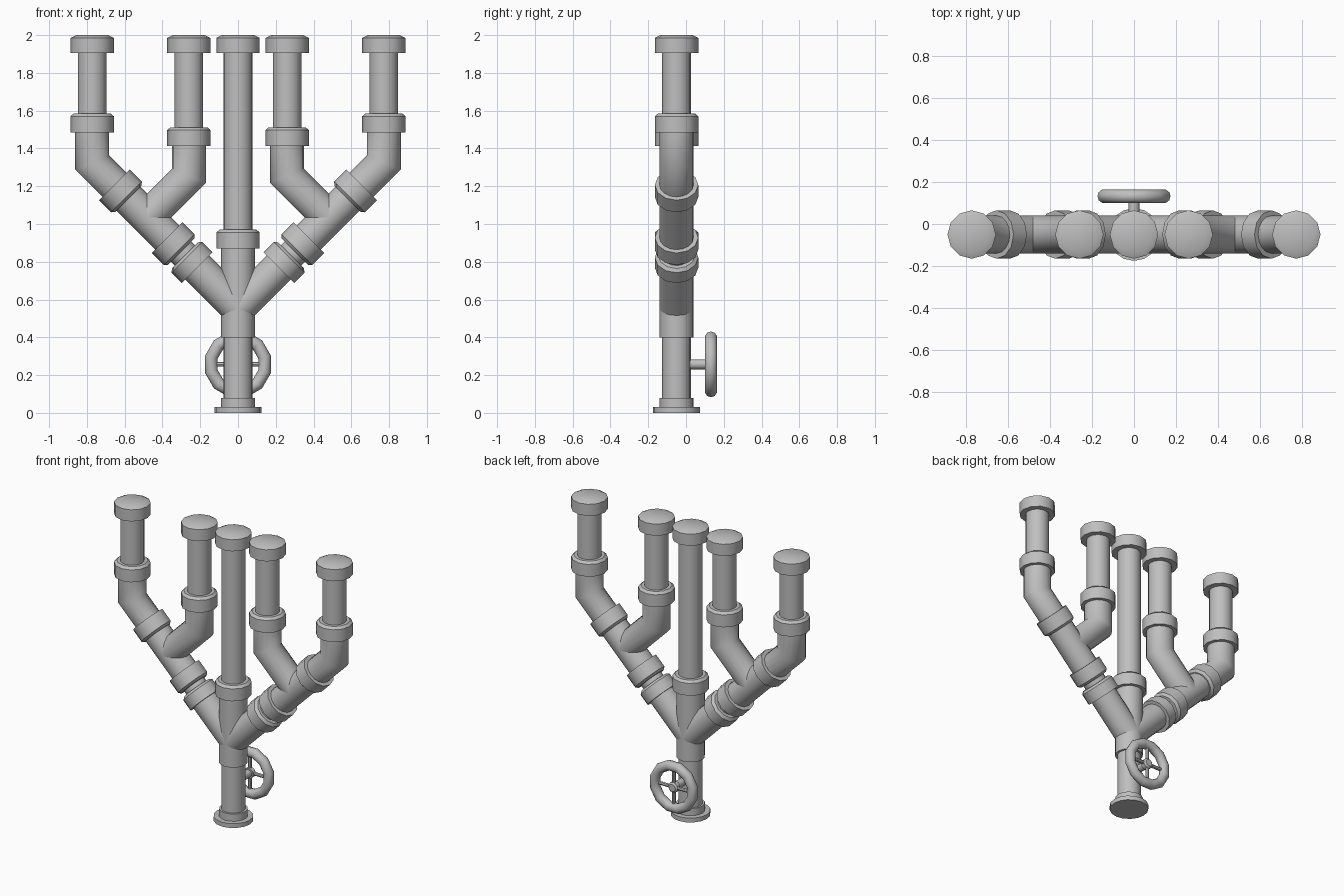
import bpy, bmesh
from math import pi, sin, cos, radians, sqrt
from mathutils import Vector, Matrix

cube = bpy.data.objects.get("Cube")
if cube:
    bpy.data.objects.remove(cube, do_unlink=True)

grey = bpy.data.materials.new("pipe grey")
grey.use_nodes = True
COLOUR = (0.52, 0.52, 0.52, 1)
grey.diffuse_color = COLOUR
grey.node_tree.nodes["Principled BSDF"].inputs["Base Color"].default_value = COLOUR

Y = -0.05                 # depth of the pipe plane
THIN, FAT, COLLAR = 0.076, 0.09, 0.115
UP = Vector((0, 0, 1))
FORK = Vector((0, Y, 0.553))


def finish(name, bm, angle=35):
    bmesh.ops.recalc_face_normals(bm, faces=bm.faces)
    mesh = bpy.data.meshes.new(name)
    bm.to_mesh(mesh)
    bm.free()
    mesh.materials.append(grey)
    mesh.shade_smooth()
    mesh.set_sharp_from_angle(angle=radians(angle))
    obj = bpy.data.objects.new(name, mesh)
    bpy.context.collection.objects.link(obj)
    return obj


def skin(name, rings, closed=False, angle=35):
    """Bridge equal rings of points into a tube, capped or looped."""
    bm = bmesh.new()
    loops = [[bm.verts.new(p) for p in ring] for ring in rings]
    n = len(loops[0])
    pairs = list(zip(loops, loops[1:]))
    if closed:
        pairs.append((loops[-1], loops[0]))
    else:
        bm.faces.new(loops[0])
        bm.faces.new(loops[-1])
    for a, b in pairs:
        for i in range(n):
            j = (i + 1) % n
            bm.faces.new((a[i], a[j], b[j], b[i]))
    return finish(name, bm, angle)


def lathe(name, profile, origin, axis, sides=16):
    """Turn (radius, distance) pairs about an axis."""
    rot = axis.to_track_quat('Z', 'Y')
    rings = [[Vector(origin) + rot @ Vector((r * cos(2 * pi * i / sides),
              r * sin(2 * pi * i / sides), d)) for i in range(sides)]
             for r, d in profile]
    return skin(name, rings)


def pipe(name, points, radius, sides=16):
    """Sweep a round pipe along a mitred path in the xz plane."""
    pts = [Vector((x, Y, z)) for x, z in points]
    rings = []
    for k, p in enumerate(pts):
        d0 = (p - pts[k - 1]).normalized() if k else None
        d1 = (pts[k + 1] - p).normalized() if k + 1 < len(pts) else None
        d0, d1 = d0 or d1, d1 or d0
        t = (d0 + d1).normalized()
        side = Vector((t.z, 0, -t.x)) / t.dot(d1)
        rings.append([p + radius * (cos(a) * side + sin(a) * Vector((0, 1, 0)))
                      for a in (2 * pi * i / sides for i in range(sides))])
    return skin(name, rings, angle=50)


def collar(name, start, axis, length=0.1, top=0.098):
    """Socket ring whose far end is chamfered."""
    lathe(name, [(COLLAR, 0), (COLLAR, length - 0.015), (top, length)],
          start, axis, 12)


def end_cap(name, x):
    collar(name, (x, Y, 1.905), UP, 0.095, 0.085)


# Foot and central riser
lathe("base_flange", [(0.125, 0), (0.125, 0.03)], (0, Y, 0), UP)
lathe("base_hub", [(FAT, 0), (FAT, 0.055)], (0, Y, 0.025), UP)
pipe("lower_pipe", [(0, 0.03), (0, 0.42)], THIN)
pipe("fork_body", [(0, 0.4), (0, 0.9)], FAT)
collar("centre_collar", (0, Y, 0.87), UP)
pipe("centre_pipe", [(0, 0.9), (0, 1.94)], THIN)
end_cap("centre_cap", 0)

# Mirrored side branches
for side, s in (("left", 1), ("right", -1)):
    out = Vector((s, 0, 1)).normalized()

    def along(d):
        return FORK + out * d

    def run(d0, d1):
        return [(along(d).x, along(d).z) for d in (d0, d1)]

    # Fork arm, short joint and branching tee
    pipe(side + "_fork_arm", run(0, 0.34), FAT)
    collar(side + "_fork_collar", along(0.305), out, 0.092)
    pipe(side + "_joint_pipe", run(0.33, 0.5), THIN)
    collar(side + "_tee_collar", along(0.53), -out, 0.105)
    pipe(side + "_tee_body", run(0.5, 0.9), FAT)
    collar(side + "_elbow_collar", along(0.925), -out, 0.105)

    # Outer and inner elbows with their upright pipes
    outer, inner = s * 0.772, s * 0.26
    pipe(side + "_outer_elbow",
         [run(0.88, 1)[0], (outer, 1.325), (outer, 1.5)], FAT)
    pipe(side + "_inner_elbow",
         [(s * 0.481, 1.034), (inner, 1.255), (inner, 1.44)], FAT)
    for label, x, z in (("outer", outer, 1.485), ("inner", inner, 1.412)):
        part = side + "_" + label
        collar(part + "_collar", (x, Y, z), UP)
        pipe(part + "_pipe", [(x, z + 0.03), (x, 1.94)], THIN)
        end_cap(part + "_cap", x)

# Valve handwheel on the back
WHEEL = Vector((0, 0.132, 0.257))
BACK = Vector((0, 1, 0))
rim = []
for i in range(12):
    a = 2 * pi * (i + 0.5) / 12
    ray = Vector((cos(a), 0, sin(a)))
    rim.append([WHEEL + ray * (0.146 + 0.034 * cos(b)) + BACK * 0.033 * sin(b)
                for b in (2 * pi * j / 10 for j in range(10))])
skin("wheel_rim", rim, closed=True, angle=50)
lathe("valve_stem", [(0.026, 0), (0.026, 0.13)], (0, 0, WHEEL.z), BACK, 12)
lathe("wheel_hub", [(0.036, 0), (0.036, 0.03), (0.025, 0.04)],
      WHEEL - BACK * 0.02, BACK, 12)
for i in range(4):
    a = i * pi / 2
    lathe("wheel_spoke", [(0.012, 0), (0.012, 0.14)], WHEEL,
          Vector((cos(a), 0, sin(a))), 8)
